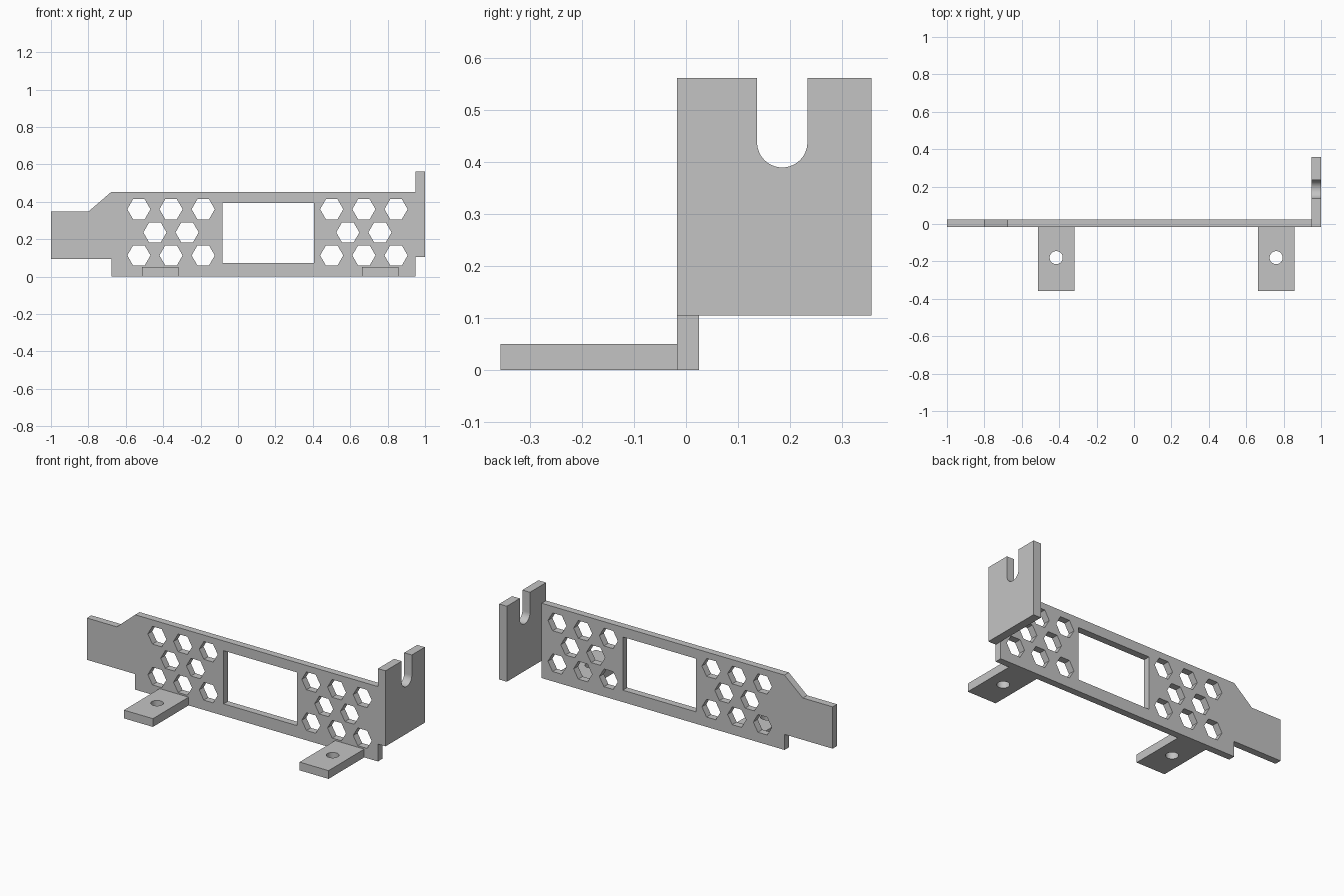
import bpy, bmesh
from math import cos, sin, pi, radians
from mathutils import Matrix

cube = bpy.data.objects.get("Cube")
if cube:
    bpy.data.objects.remove(cube, do_unlink=True)

GREY = (0.55, 0.55, 0.55)
metal = bpy.data.materials.new("grey metal")
metal.use_nodes = True
metal.diffuse_color = (*GREY, 1)
metal.node_tree.nodes["Principled BSDF"].inputs["Base Color"].default_value = (*GREY, 1)

# Maps (profile u, profile v, thickness) onto the world axes
FACING_FRONT = Matrix(((1, 0, 0), (0, 0, 1), (0, 1, 0))).to_4x4()
FACING_SIDE = Matrix(((0, 0, 1), (1, 0, 0), (0, 1, 0))).to_4x4()
FACING_UP = Matrix.Identity(4)


def ring(u, v, r, sides, start=0.0, sweep=2 * pi):
    """Points along an arc; a full turn leaves out the repeated end point."""
    steps = sides if sweep == 2 * pi else sides - 1
    return [(u + r * cos(start + sweep * i / steps),
             v + r * sin(start + sweep * i / steps)) for i in range(sides)]


def rect(u0, u1, v0, v1):
    return [(u0, v0), (u1, v0), (u1, v1), (u0, v1)]


def sheet(name, loops, low, high, facing):
    """Sheet part: first loop is the outline, the others are holes."""
    curve = bpy.data.curves.new(name + " profile", "CURVE")
    curve.dimensions = "2D"
    curve.fill_mode = "BOTH"
    curve.extrude = (high - low) / 2
    for loop in loops:
        spline = curve.splines.new("POLY")
        spline.points.add(len(loop) - 1)
        for point, (u, v) in zip(spline.points, loop):
            point.co = (u, v, 0, 1)
        spline.use_cyclic_u = True
        spline.use_smooth = False
    helper = bpy.data.objects.new(name + " helper", curve)
    bpy.context.collection.objects.link(helper)
    graph = bpy.context.evaluated_depsgraph_get()
    mesh = bpy.data.meshes.new_from_object(helper.evaluated_get(graph))
    bpy.data.objects.remove(helper, do_unlink=True)
    bpy.data.curves.remove(curve)

    mesh.name = name
    mesh.transform(facing @ Matrix.Translation((0, 0, (low + high) / 2)))
    bm = bmesh.new()
    bm.from_mesh(mesh)
    bmesh.ops.remove_doubles(bm, verts=bm.verts, dist=0.0001)
    bmesh.ops.recalc_face_normals(bm, faces=bm.faces)
    bm.to_mesh(mesh)
    bm.free()
    mesh.materials.clear()
    mesh.materials.append(metal)
    obj = bpy.data.objects.new(name, mesh)
    bpy.context.collection.objects.link(obj)
    bpy.ops.object.select_all(action="DESELECT")
    obj.select_set(True)
    bpy.context.view_layer.objects.active = obj
    bpy.ops.object.shade_smooth_by_angle(angle=radians(30))
    return obj


FRONT, BACK = -0.017, 0.025
PITCH = 0.172

# Face plate with a window and two groups of hexagonal vents
outline = [(-1, 0.094), (-0.677, 0.094), (-0.677, 0), (0.949, 0),
           (0.949, 0.453), (-0.677, 0.453), (-0.8, 0.347), (-1, 0.347)]
window = rect(-0.084, 0.406, 0.072, 0.394)
vents = []
for first in (-0.53, 0.501):
    for z, count, shift in ((0.113, 3, 0), (0.236, 2, PITCH / 2), (0.36, 3, 0)):
        for i in range(count):
            vents.append(ring(first + shift + i * PITCH, z, 0.062, 6))
sheet("face_plate", [outline, window] + vents, FRONT, BACK, FACING_FRONT)

# End flange with a round-bottomed screw slot
slot_y, slot_r, top = 0.1855, 0.0485, 0.562
slot = [(slot_y - slot_r, top)] + ring(slot_y, 0.4385, slot_r, 25, pi, pi) + [(slot_y + slot_r, top)]
flange = [(FRONT, top)] + slot + [(0.358, top), (0.358, 0.105), (FRONT, 0.105)]
sheet("end_flange", [flange], 0.949, 1, FACING_SIDE)

# Two mounting tabs with screw holes
for name, x in (("right_mounting_tab", -0.416), ("left_mounting_tab", 0.76)):
    tab = rect(x - 0.097, x + 0.097, -0.358, FRONT)
    sheet(name, [tab, ring(x, -0.18, 0.035, 32)], 0, 0.05, FACING_UP)
